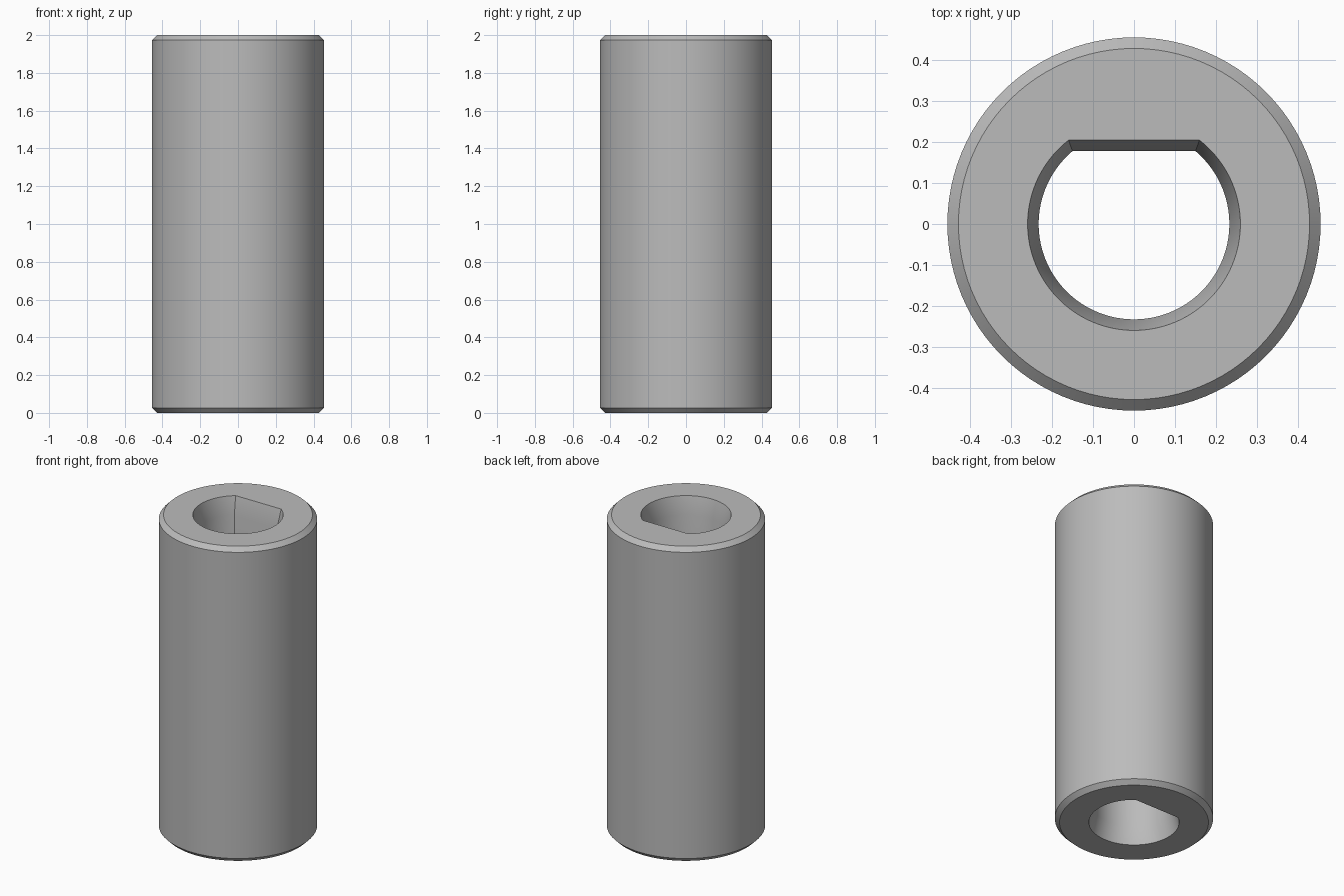
import bpy
import bmesh
from math import asin, cos, sin, pi, radians

cube = bpy.data.objects.get("Cube")
if cube:
    bpy.data.objects.remove(cube, do_unlink=True)

HEIGHT = 2.0
RADIUS, CHAMFER = 0.456, 0.027
BORE, FLAT = 0.233, 0.178      # bore radius, distance of its flat from the axis
FLARE, FLARE_DEPTH = 0.027, 0.11
FLAT_SEGS, ARC_SEGS = 20, 76
SEGS = FLAT_SEGS + ARC_SEGS

bm = bmesh.new()


def outer_ring(r, z):
    """Full circle, starting at the right end of the bore flat."""
    start = pi / 2 - pi * FLAT_SEGS / SEGS
    angles = [start + 2 * pi * i / SEGS for i in range(SEGS)]
    return [bm.verts.new((r * cos(a), r * sin(a), z)) for a in angles]


def bore_ring(grow, z):
    """D-shaped ring: a flat at the back, then the long arc."""
    r, flat = BORE + grow, FLAT + grow
    corner = asin(flat / r)
    half = r * cos(corner)
    pts = [(half * (1 - 2 * i / FLAT_SEGS), flat) for i in range(FLAT_SEGS)]
    sweep = pi + 2 * corner
    for i in range(ARC_SEGS):
        a = pi - corner + sweep * i / ARC_SEGS
        pts.append((r * cos(a), r * sin(a)))
    return [bm.verts.new((x, y, z)) for x, y in pts]


# Closed section: up the outside, down through the bore
rings = [
    outer_ring(RADIUS - CHAMFER, 0),
    outer_ring(RADIUS, CHAMFER),
    outer_ring(RADIUS, HEIGHT - CHAMFER),
    outer_ring(RADIUS - CHAMFER, HEIGHT),
    bore_ring(FLARE, HEIGHT),
    bore_ring(0, HEIGHT - FLARE_DEPTH),
    bore_ring(0, FLARE_DEPTH),
    bore_ring(FLARE, 0),
]
for k, low in enumerate(rings):
    high = rings[(k + 1) % len(rings)]
    for i in range(SEGS):
        j = (i + 1) % SEGS
        bm.faces.new((low[i], low[j], high[j], high[i]))
bmesh.ops.recalc_face_normals(bm, faces=bm.faces)

mesh = bpy.data.meshes.new("sleeve")
bm.to_mesh(mesh)
bm.free()
sleeve = bpy.data.objects.new("sleeve", mesh)
bpy.context.collection.objects.link(sleeve)

# Plain grey finish
grey = bpy.data.materials.new("grey")
grey.use_nodes = True
colour = (0.5, 0.5, 0.5, 1)
grey.diffuse_color = colour
grey.node_tree.nodes["Principled BSDF"].inputs["Base Color"].default_value = colour
mesh.materials.append(grey)

bpy.context.view_layer.objects.active = sleeve
sleeve.select_set(True)
bpy.ops.object.shade_smooth_by_angle(angle=radians(30))
